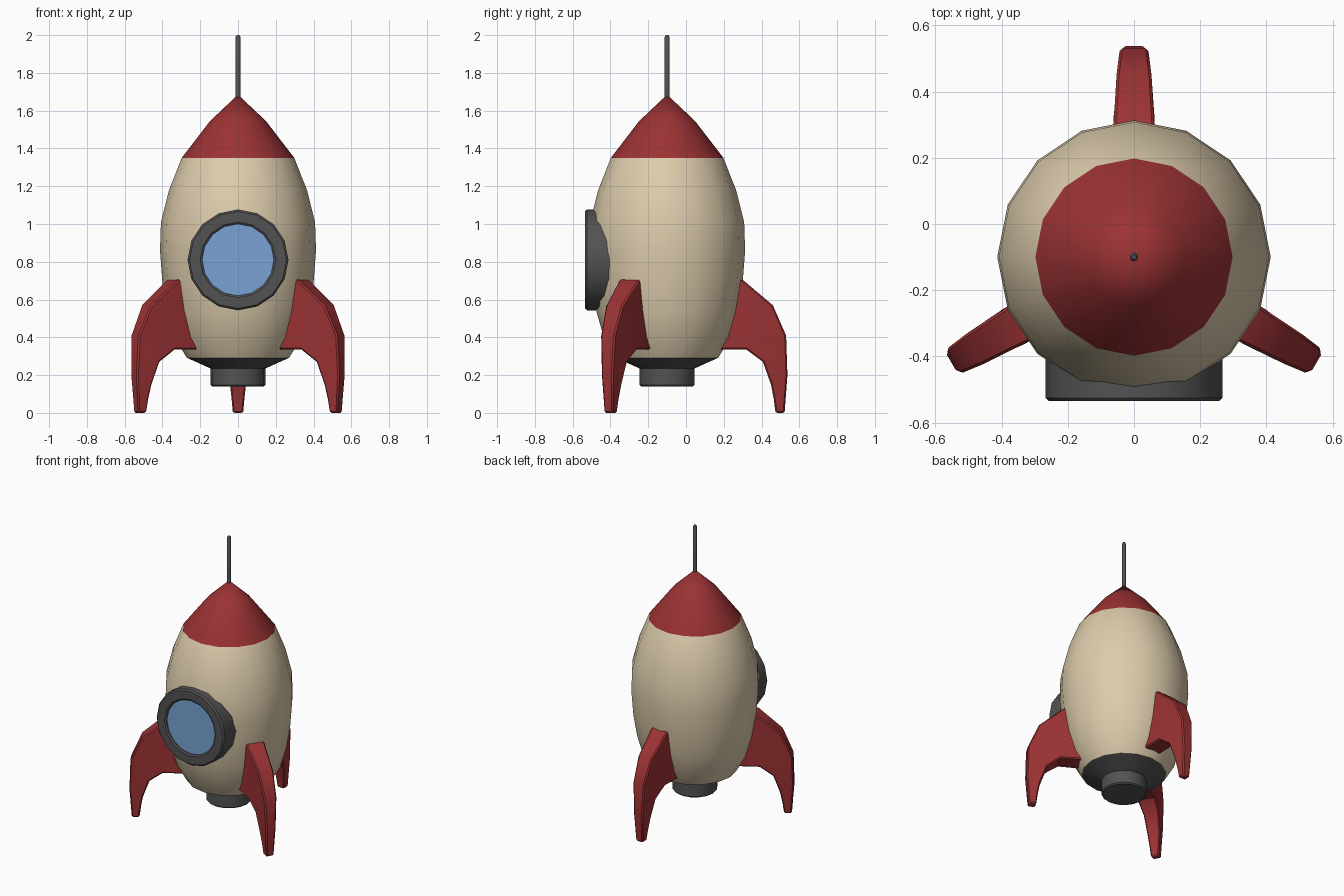
import bpy, bmesh, math
from mathutils import Matrix, Vector

if "Cube" in bpy.data.objects:
    bpy.data.objects.remove(bpy.data.objects["Cube"])

AXIS_Y = -0.1      # the rocket axis sits slightly forward
SIDES = 16


def material(name, rgb):
    m = bpy.data.materials.new(name)
    m.diffuse_color = (*rgb, 1)
    m.use_nodes = True
    m.node_tree.nodes["Principled BSDF"].inputs["Base Color"].default_value = m.diffuse_color
    return m


CREAM = material("cream", (0.72, 0.60, 0.41))
RED = material("red", (0.33, 0.032, 0.034))
GREY = material("dark grey", (0.085, 0.085, 0.085))
BLUE = material("window blue", (0.19, 0.36, 0.66))


def finish(name, bm, mats, matrix, bevel=0.0, angle=35):
    """Bevel hard edges, make the object and shade it."""
    bmesh.ops.recalc_face_normals(bm, faces=bm.faces)
    if bevel:
        hard = [e for e in bm.edges if len(e.link_faces) == 2
                and e.calc_face_angle(0) > math.radians(40)]
        bmesh.ops.bevel(bm, geom=hard, offset=bevel, segments=1,
                        affect='EDGES', profile=0.5, clamp_overlap=True)
    mesh = bpy.data.meshes.new(name)
    bm.to_mesh(mesh)
    bm.free()
    for m in mats:
        mesh.materials.append(m)
    ob = bpy.data.objects.new(name, mesh)
    ob.matrix_world = matrix
    bpy.context.collection.objects.link(ob)
    bpy.ops.object.select_all(action='DESELECT')
    ob.select_set(True)
    bpy.context.view_layer.objects.active = ob
    bpy.ops.object.shade_smooth_by_angle(angle=math.radians(angle))
    return ob


def lathe(profile, sides=SIDES, closed=False):
    """Spin (radius, z) points round z; ends are capped unless closed."""
    bm = bmesh.new()
    rings = []
    for r, z in profile:
        if r == 0:
            rings.append([bm.verts.new((0, 0, z))] * sides)
        else:
            rings.append([bm.verts.new((r * math.cos(2 * math.pi * i / sides),
                                        r * math.sin(2 * math.pi * i / sides), z))
                          for i in range(sides)])
    pairs = list(zip(rings, rings[1:]))
    if closed:
        pairs.append((rings[-1], rings[0]))
    for a, b in pairs:
        for i in range(sides):
            j = (i + 1) % sides
            bm.faces.new(list(dict.fromkeys((a[i], a[j], b[j], b[i]))))
    if not closed:
        for ring in (rings[0], rings[-1]):
            if ring[0] is not ring[1]:
                bm.faces.new(ring)
    return bm


upright = Matrix.Translation((0, AXIS_Y, 0))

# Hull: cream barrel with red nose above z = 1.35
bm = lathe([(0.27, 0.29), (0.335, 0.40), (0.375, 0.54), (0.40, 0.69),
            (0.413, 0.86), (0.408, 1.01), (0.365, 1.18), (0.298, 1.35),
            (0.148, 1.545), (0, 1.685)])
for f in bm.faces:
    f.material_index = 1 if f.calc_center_median().z > 1.36 else 0
finish("hull", bm, [CREAM, RED], upright, angle=40)

# Engine: tapered underside and short nozzle
finish("engine_nozzle", lathe([(0, 0.14), (0.137, 0.14), (0.145, 0.148),
                               (0.145, 0.235), (0.269, 0.291), (0, 0.291)]),
       [GREY], upright)

# Antenna on the nose tip
finish("antenna", lathe([(0, 1.64), (0.013, 1.64), (0.013, 1.99),
                         (0.007, 2.0), (0, 2.0)], 8), [GREY], upright, angle=50)

# Porthole: ring and glass, facing the front
facing = Matrix.Translation((0, 0, 0.81)) @ Matrix.Rotation(math.pi / 2, 4, 'X')
finish("porthole_ring", lathe([(0.267, 0.34), (0.267, 0.525), (0.257, 0.535),
                               (0.200, 0.535), (0.190, 0.527), (0.190, 0.34)],
                              closed=True), [GREY], facing, angle=30)
finish("porthole_glass", lathe([(0, 0.512), (0.192, 0.512), (0.192, 0.52), (0, 0.52)]),
       [BLUE], facing)

# Fins: (upper r, z, lower r, z, half thickness) stations from root to foot
STATIONS = [(0.33, 0.705, 0.24, 0.335, 0.064), (0.40, 0.705, 0.42, 0.335, 0.062),
            (0.56, 0.57, 0.507, 0.27, 0.052), (0.63, 0.41, 0.55, 0.15, 0.043),
            (0.637, 0.20, 0.565, 0.07, 0.034), (0.622, 0.0, 0.574, 0.0, 0.027)]


def fin(name, degrees):
    bm = bmesh.new()
    loops = [[bm.verts.new(p) for p in ((ur, -h, uz), (ur, h, uz), (lr, h, lz), (lr, -h, lz))]
             for ur, uz, lr, lz, h in STATIONS]
    for a, b in zip(loops, loops[1:]):
        for i in range(4):
            j = (i + 1) % 4
            bm.faces.new((a[i], a[j], b[j], b[i]))
    bm.faces.new(loops[0])
    bm.faces.new(loops[-1])
    finish(name, bm, [RED], upright @ Matrix.Rotation(math.radians(degrees), 4, 'Z'),
           bevel=0.008, angle=35)


for name, degrees in (("back_fin", 90), ("left_fin", 210), ("right_fin", 330)):
    fin(name, degrees)
